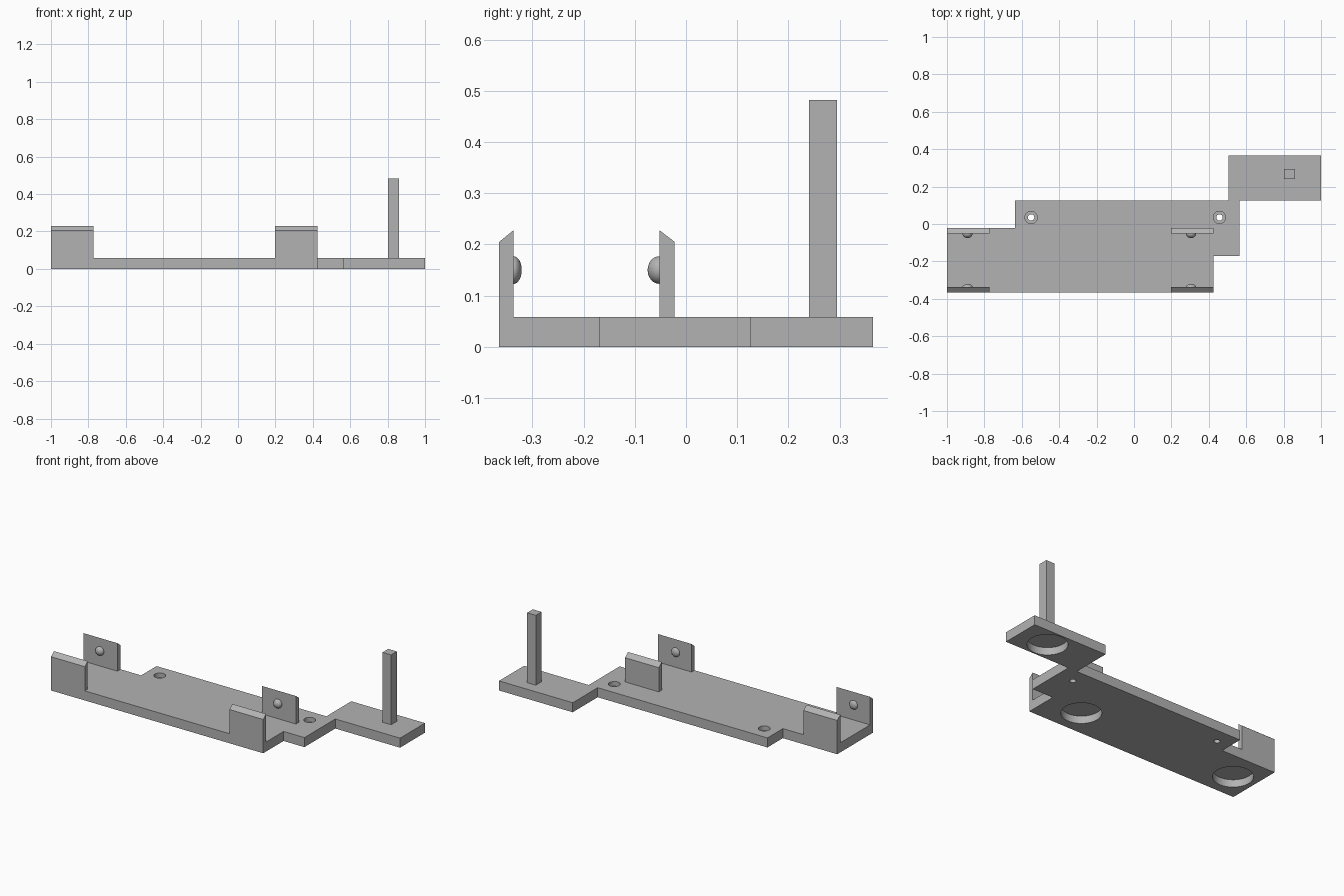
import bpy
import bmesh
import math

cube = bpy.data.objects.get("Cube")
if cube:
    bpy.data.objects.remove(cube, do_unlink=True)

grey = bpy.data.materials.new("plain_grey")
grey.use_nodes = True
colour = (0.45, 0.45, 0.45, 1)
grey.diffuse_color = colour
grey.node_tree.nodes["Principled BSDF"].inputs["Base Color"].default_value = colour

BASE = 0.058  # plate thickness


def extrude(name, points, vector):
    """Solid made by pushing a closed outline along a vector."""
    bm = bmesh.new()
    face = bm.faces.new([bm.verts.new(p) for p in points])
    result = bmesh.ops.extrude_face_region(bm, geom=[face])
    verts = [v for v in result["geom"] if isinstance(v, bmesh.types.BMVert)]
    bmesh.ops.translate(bm, verts=verts, vec=vector)
    bmesh.ops.recalc_face_normals(bm, faces=bm.faces)
    mesh = bpy.data.meshes.new(name)
    bm.to_mesh(mesh)
    bm.free()
    mesh.materials.append(grey)
    obj = bpy.data.objects.new(name, mesh)
    bpy.context.collection.objects.link(obj)
    return obj


def drill(target, x, y, radius, bottom, top):
    """Cut a vertical round hole."""
    bpy.ops.mesh.primitive_cylinder_add(
        vertices=48, radius=radius, depth=top - bottom,
        location=(x, y, (top + bottom) / 2))
    cutter = bpy.context.object
    cutter.hide_render = True
    mod = target.modifiers.new("hole", "BOOLEAN")
    mod.operation = "DIFFERENCE"
    mod.solver = "EXACT"
    mod.object = cutter
    bpy.context.view_layer.objects.active = target
    bpy.ops.object.modifier_apply(modifier=mod.name)
    bpy.data.objects.remove(cutter, do_unlink=True)


# Stepped base plate
outline = [(-1, -0.365), (0.425, -0.365), (0.425, -0.17), (0.565, -0.17),
           (0.565, 0.126), (1, 0.126), (1, 0.365), (0.505, 0.365),
           (0.505, 0.126), (-0.635, 0.126), (-0.635, -0.022), (-1, -0.022)]
plate = extrude("base_plate", [(x, y, 0) for x, y in outline], (0, 0, BASE))

# Round magnet recesses underneath
for x, y in [(-0.86, -0.2), (0.2, -0.2), (0.81, 0.245)]:
    drill(plate, x, y, 0.11, -0.05, 0.045)

# Stepped screw holes
for x in (-0.55, 0.457):
    drill(plate, x, 0.035, 0.033, 0.03, 0.1)
    drill(plate, x, 0.035, 0.017, -0.05, 0.1)

bpy.ops.object.select_all(action="DESELECT")
plate.select_set(True)
bpy.context.view_layer.objects.active = plate
bpy.ops.object.shade_smooth_by_angle(angle=math.radians(30))

# Clips with bevelled tops and round snap bumps, in facing pairs
for side, left, right, bump_x in [("right", -1, -0.773, -0.89),
                                  ("left", 0.198, 0.425, 0.305)]:
    for end, outer, inner, reach in [("front", -0.365, -0.337, 0.016),
                                     ("back", -0.022, -0.052, 0.023)]:
        profile = [(outer, BASE), (inner, BASE), (inner, 0.228), (outer, 0.205)]
        extrude(f"{end}_{side}_clip", [(left, y, z) for y, z in profile],
                (right - left, 0, 0))
        bpy.ops.mesh.primitive_uv_sphere_add(
            segments=32, ring_count=16, radius=1, location=(bump_x, inner, 0.15))
        bump = bpy.context.object
        bump.name = f"{end}_{side}_bump"
        bump.scale = (0.027, reach, 0.027)
        bump.data.materials.append(grey)
        bpy.ops.object.shade_smooth()

# Square upright post
post = [(0.802, 0.24), (0.86, 0.24), (0.86, 0.295), (0.802, 0.295)]
extrude("upright_post", [(x, y, BASE) for x, y in post], (0, 0, 0.482 - BASE))
